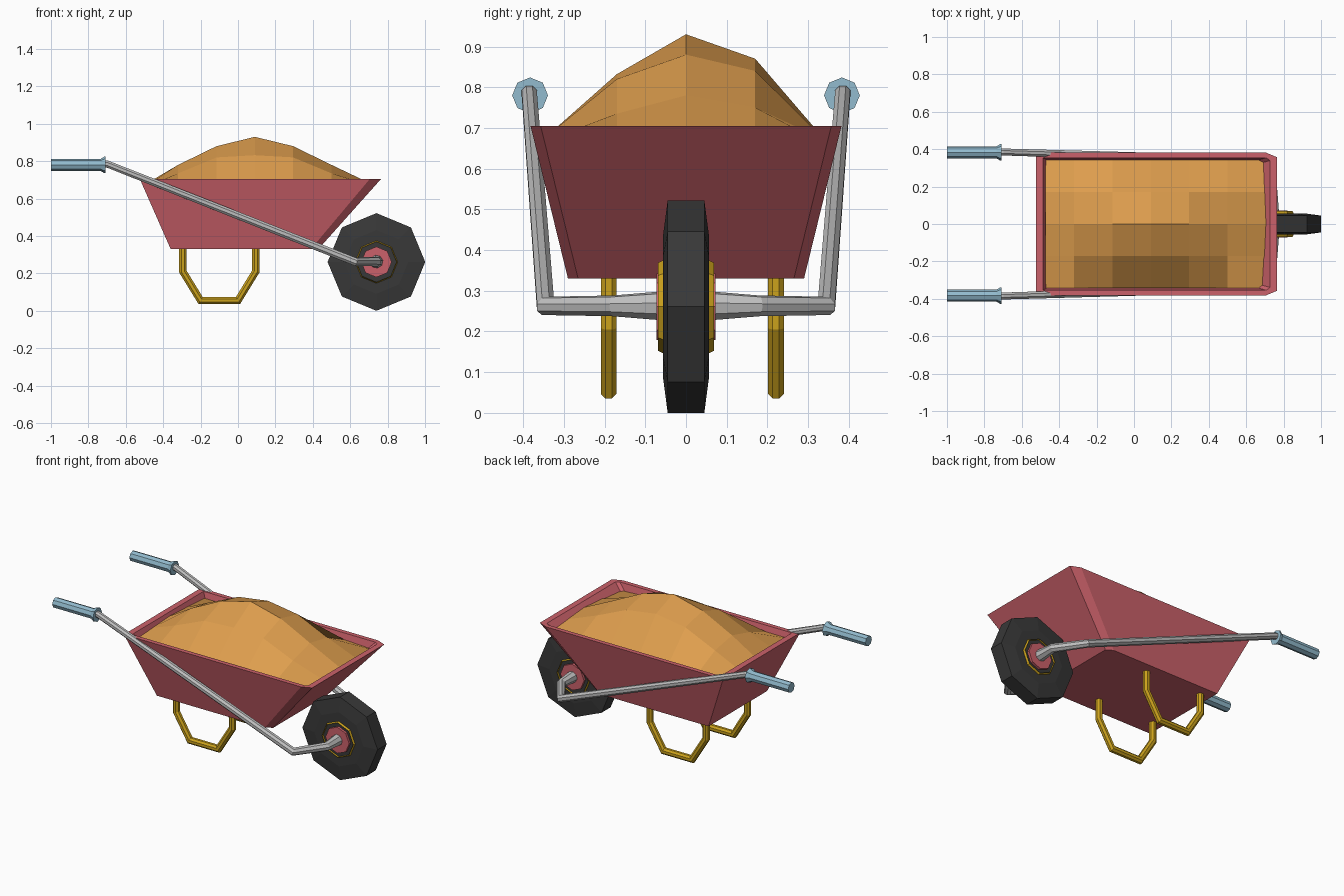
import bpy, bmesh, math
from mathutils import Vector

if "Cube" in bpy.data.objects:
    bpy.data.objects.remove(bpy.data.objects["Cube"])


def mat(name, rgb):
    m = bpy.data.materials.new(name)
    m.diffuse_color = (*rgb, 1)
    m.use_nodes = True
    m.node_tree.nodes["Principled BSDF"].inputs["Base Color"].default_value = m.diffuse_color
    return m


RED = mat("red paint", (0.60, 0.12, 0.145))
SAND = mat("sand", (0.73, 0.34, 0.075))
GREY = mat("grey metal", (0.52, 0.52, 0.52))
BLACK = mat("black rubber", (0.04, 0.04, 0.04))
GOLD = mat("yellow metal", (0.60, 0.36, 0.012))
BLUE = mat("blue grip", (0.29, 0.50, 0.62))


def loft(name, rings, material, cap=True, closed=True):
    """Bridge equal-sized rings of points into one flat-shaded mesh."""
    bm = bmesh.new()
    vs = [[bm.verts.new(p) for p in r] for r in rings]
    n = len(vs[0])
    for a, b in zip(vs, vs[1:]):
        for i in range(n if closed else n - 1):
            j = (i + 1) % n
            bm.faces.new((a[i], a[j], b[j], b[i]))
    if cap:
        bm.faces.new(vs[0][::-1])
        bm.faces.new(vs[-1])
    bmesh.ops.recalc_face_normals(bm, faces=bm.faces)
    me = bpy.data.meshes.new(name)
    bm.to_mesh(me)
    bm.free()
    me.materials.append(material)
    ob = bpy.data.objects.new(name, me)
    bpy.context.collection.objects.link(ob)
    return ob


def tube(name, path, radii, material, sides=8):
    """Sweep a polygon along a path with mitred corners."""
    p = [Vector(q) for q in path]
    d = [(b - a).normalized() for a, b in zip(p, p[1:])]
    side = d[0].cross(Vector((0, 1, 0))).normalized()
    up = d[0].cross(side)
    off = []
    for k in range(sides):
        a = math.tau * (k + 0.5) / sides
        off.append((side * math.cos(a) + up * math.sin(a)) * radii[0])
    rings = [[p[0] + o for o in off]]
    for i in range(1, len(p)):
        along = d[i - 1]
        plane = along if i == len(d) else (along + d[i]).normalized()
        off = [(o - along * (o.dot(plane) / along.dot(plane))) * (radii[i] / radii[i - 1])
               for o in off]
        rings.append([p[i] + o for o in off])
    return loft(name, rings, material)


def lathe_y(name, centre, profile, material, sides=8):
    """Rings of (y, radius) round a horizontal axle."""
    x, z = centre
    rings = [[(x + r * math.cos(math.tau * k / sides), y, z + r * math.sin(math.tau * k / sides))
              for k in range(sides)] for y, r in profile]
    return loft(name, rings, material)


# tray: outer bottom, outer rim, inner rim, inner floor; front corners chamfered
def outline(x0, x1, y, z, cx, cy):
    return [(x0, -y, z), (x1 - cx, -y, z), (x1, -y + cy, z),
            (x1, y - cy, z), (x1 - cx, y, z), (x0, y, z)]


loft("tray", [outline(-0.36, 0.43, 0.29, 0.33, 0.04, 0.025),
              outline(-0.525, 0.765, 0.382, 0.705, 0.06, 0.025),
              outline(-0.487, 0.728, 0.354, 0.705, 0.02, 0.015),
              outline(-0.33, 0.39, 0.265, 0.36, 0.02, 0.015)], RED)

# sand mound: low grid of heights
xs = (-0.473, -0.32, -0.115, 0.09, 0.295, 0.5, 0.71)
rows = {-0.342: (0.67, 0.67, 0.68, 0.68, 0.68, 0.67, 0.66),
        -0.17: (0.68, 0.735, 0.82, 0.832, 0.82, 0.735, 0.67),
        0.0: (0.69, 0.78, 0.88, 0.93, 0.88, 0.78, 0.68),
        0.17: (0.68, 0.75, 0.84, 0.87, 0.84, 0.75, 0.67),
        0.342: (0.67, 0.67, 0.67, 0.67, 0.67, 0.67, 0.66)}
loft("sand_mound", [[(x, y, z) for x, z in zip(xs, zs)] for y, zs in rows.items()],
     SAND, cap=False, closed=False)

# wheel: tyre, rim ring and hub disc
C = (0.74, 0.261)
lathe_y("tyre", C, [(-0.057, 0.10), (-0.057, 0.17), (-0.045, 0.261),
                    (0.045, 0.261), (0.057, 0.17), (0.057, 0.10)], BLACK)
lathe_y("wheel_rim", C, [(-0.055, 0.115), (-0.069, 0.108), (0.069, 0.108), (0.055, 0.115)], GOLD)
lathe_y("wheel_hub", C, [(-0.072, 0.082), (0.072, 0.082)], RED)

for s, side in ((-1, "right"), (1, "left")):
    # frame rail running down to the axle
    tube("rail_" + side,
         [(-0.74, s * 0.385, 0.785), (-0.70, s * 0.385, 0.785), (0.625, s * 0.345, 0.263),
          (0.74, s * 0.18, 0.263), (0.74, s * 0.05, 0.263)],
         [0.02, 0.02, 0.023, 0.026, 0.037], GREY)
    # hand grip with flange
    rings = []
    for x, r in ((-1, 0.032), (-0.735, 0.032), (-0.715, 0.044), (-0.708, 0.044)):
        rings.append([(x, s * 0.383 + r * math.cos(math.tau * k / 8),
                       0.78 + r * math.sin(math.tau * k / 8)) for k in range(8)])
    loft("grip_" + side, rings, BLUE)
    # U-shaped leg
    y = -0.19 if s < 0 else 0.221
    tube("leg_" + side,
         [(-0.295, y, 0.345), (-0.295, y, 0.21), (-0.20, y, 0.055),
          (0.0, y, 0.055), (0.095, y, 0.21), (0.095, y, 0.345)], [0.021] * 6, GOLD)
